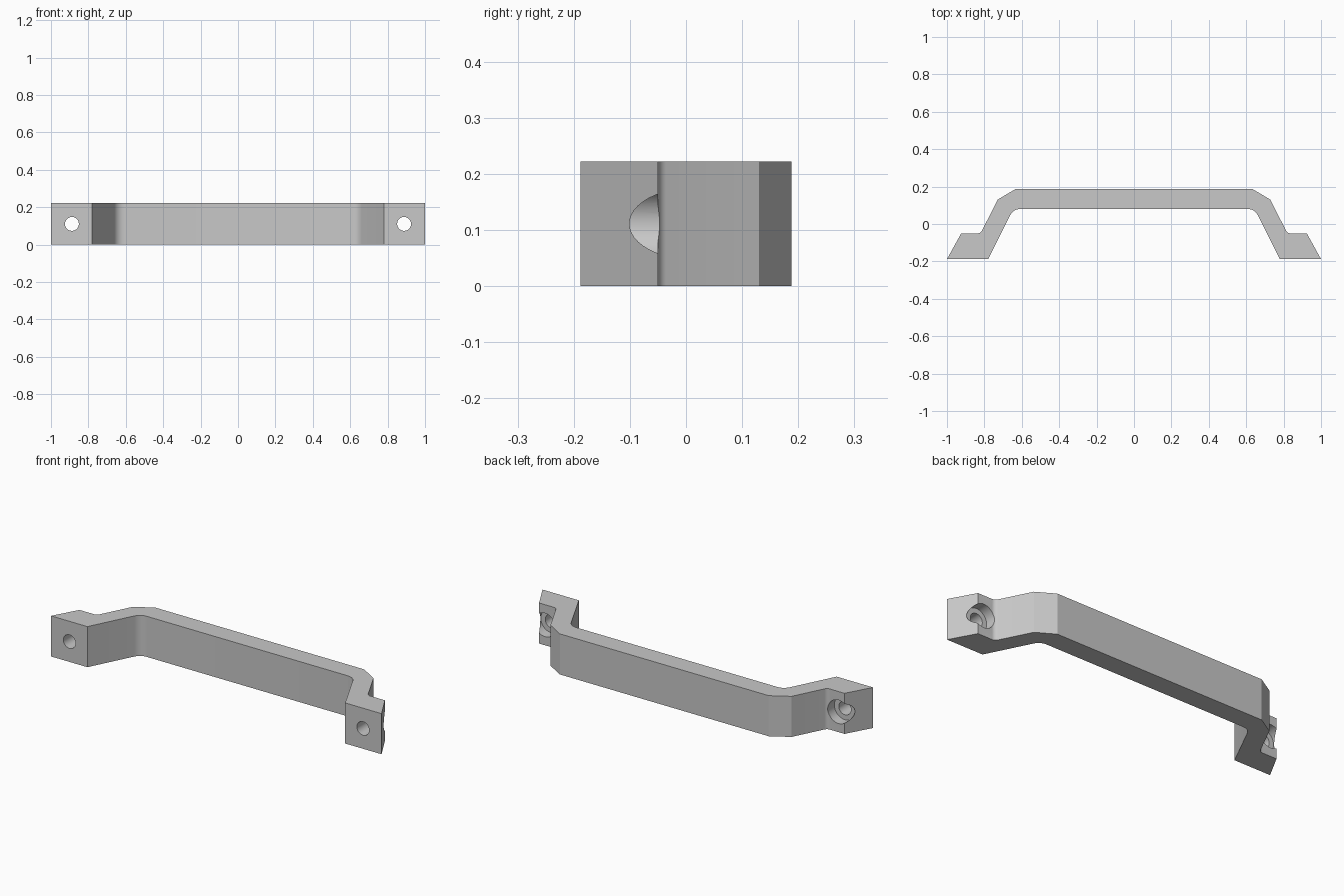
import bpy, bmesh, math
from mathutils import Vector

if "Cube" in bpy.data.objects:
    bpy.data.objects.remove(bpy.data.objects["Cube"], do_unlink=True)

HEIGHT = 0.222
HOLE_X = 0.888

grey = bpy.data.materials.new("plain grey")
grey.use_nodes = True
colour = (0.58, 0.58, 0.58, 1)
grey.diffuse_color = colour
grey.node_tree.nodes["Principled BSDF"].inputs["Base Color"].default_value = colour


def fillet(corner, before, after, tangent, steps=6):
    """Circular arc that rounds a corner, starting a tangent length away."""
    c, b, a = Vector(corner), Vector(before), Vector(after)
    u, v = (b - c).normalized(), (a - c).normalized()
    half_angle = u.angle(v) / 2
    radius = tangent * math.tan(half_angle)
    centre = c + (u + v).normalized() * tangent / math.cos(half_angle)
    start = (c + u * tangent - centre).normalized()
    end = (c + v * tangent - centre).normalized()
    return [centre + start.slerp(end, i / steps) * radius
            for i in range(steps + 1)]


# Half outline of the handle, from the grip's inner face round to its back
foot_inner, grip_inner = (0.78, -0.188), (0.645, 0.08)
foot_back, leg_root, leg_top = (0.924, -0.05), (0.82, -0.05), (0.729, 0.13)
half = fillet(grip_inner, (0, 0.08), foot_inner, 0.036)
half += [Vector(foot_inner), Vector((1, -0.188)), Vector(foot_back)]
half += fillet(leg_root, foot_back, leg_top, 0.016)
half += [Vector(leg_top), Vector((0.632, 0.188))]
outline = half + [Vector((-p.x, p.y)) for p in reversed(half)]

# Handle body: extruded outline
bm = bmesh.new()
base = bm.faces.new([bm.verts.new((p.x, p.y, 0)) for p in outline])
top = bmesh.ops.extrude_face_region(bm, geom=[base], use_keep_orig=True)["geom"]
bmesh.ops.translate(bm, vec=(0, 0, HEIGHT),
                    verts=[g for g in top if isinstance(g, bmesh.types.BMVert)])
bmesh.ops.recalc_face_normals(bm, faces=bm.faces)
mesh = bpy.data.meshes.new("handle")
bm.to_mesh(mesh)
bm.free()
handle = bpy.data.objects.new("handle", mesh)
bpy.context.collection.objects.link(handle)
mesh.materials.append(grey)


def select_handle():
    bpy.ops.object.select_all(action='DESELECT')
    handle.select_set(True)
    bpy.context.view_layer.objects.active = handle


def drill(name, x, radius, y0, y1):
    """Cut a round hole through the handle along y."""
    bpy.ops.mesh.primitive_cylinder_add(
        vertices=48, radius=radius, depth=y1 - y0,
        location=(x, (y0 + y1) / 2, HEIGHT / 2), rotation=(math.pi / 2, 0, 0))
    cutter = bpy.context.object
    cutter.hide_render = True
    cutter.data.materials.append(grey)
    select_handle()
    mod = handle.modifiers.new(name, 'BOOLEAN')
    mod.operation, mod.solver, mod.object = 'DIFFERENCE', 'EXACT', cutter
    bpy.ops.object.modifier_apply(modifier=mod.name)
    bpy.data.objects.remove(cutter, do_unlink=True)


# Screw holes with wide recesses for the screw heads
for side in (-1, 1):
    drill("screw_hole", side * HOLE_X, 0.037, -0.3, 0.1)
    drill("screw_recess", side * HOLE_X, 0.064, -0.105, 0.1)

# Smooth the rounded corners and holes, keep the bends crisp
select_handle()
bpy.ops.object.shade_smooth_by_angle(angle=math.radians(20))
